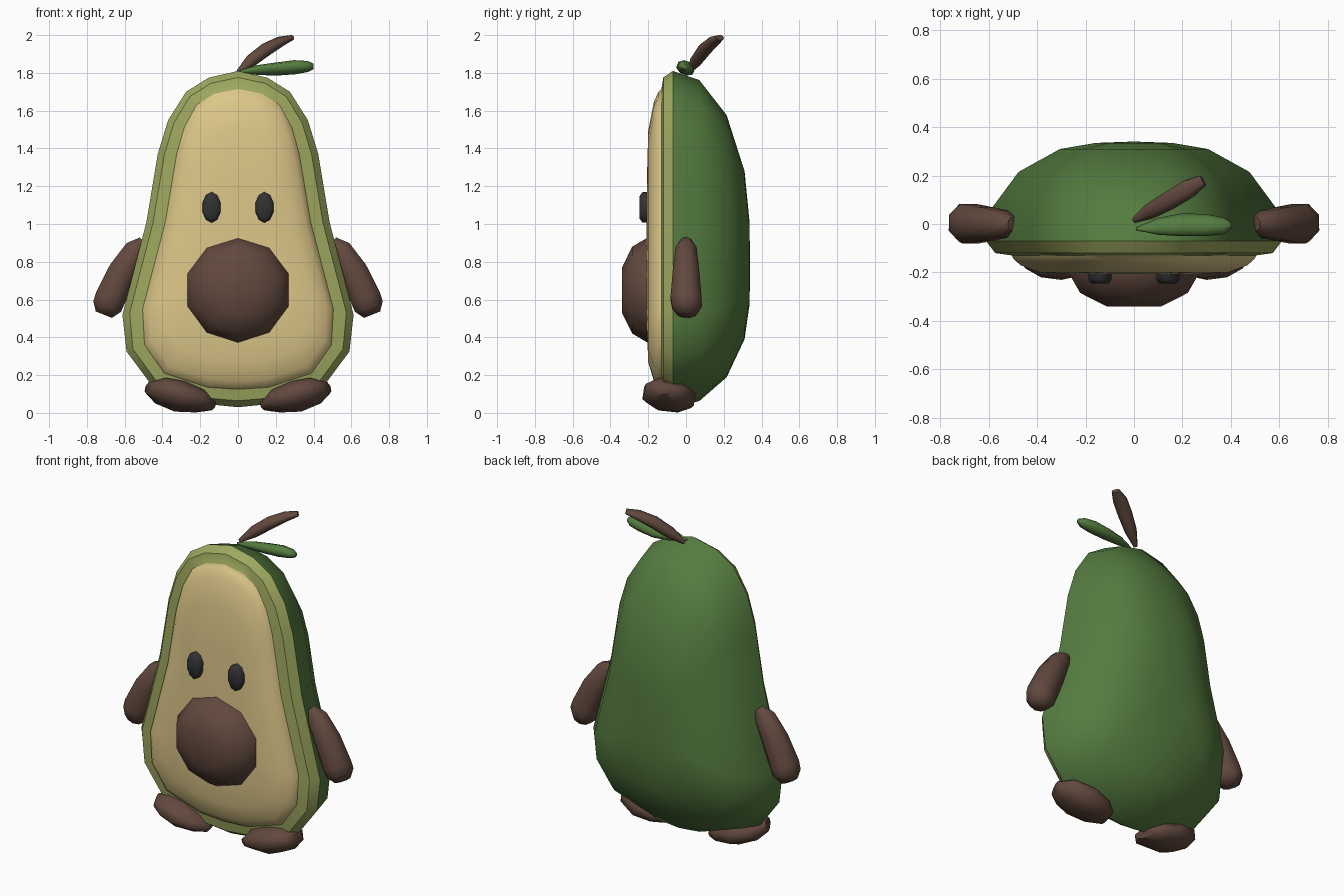
import bpy, bmesh, math
from mathutils import Vector

if "Cube" in bpy.data.objects:
    bpy.data.objects.remove(bpy.data.objects["Cube"])


def material(name, rgb):
    m = bpy.data.materials.new(name)
    m.diffuse_color = (*rgb, 1)
    m.use_nodes = True
    m.node_tree.nodes["Principled BSDF"].inputs["Base Color"].default_value = m.diffuse_color
    return m


SKIN = material("dark green skin", (0.09, 0.2, 0.051))
RIM = material("light green rim", (0.34, 0.39, 0.115))
FLESH = material("cream flesh", (0.72, 0.57, 0.25))
BROWN = material("brown", (0.122, 0.066, 0.048))
BLACK = material("eye black", (0.032, 0.032, 0.035))


def loft(name, rings, mats, bands=None, angle=40):
    """Skin closed rings in order, cap both ends; bands = material per band."""
    bm = bmesh.new()
    loops = [[bm.verts.new(p) for p in ring] for ring in rings]
    n = len(loops[0])
    for k, (a, b) in enumerate(zip(loops, loops[1:])):
        for i in range(n):
            j = (i + 1) % n
            f = bm.faces.new((a[i], a[j], b[j], b[i]))
            f.material_index = bands[k] if bands else 0
    for loop, idx in ((loops[0], 0), (loops[-1], len(mats) - 1)):
        bm.faces.new(loop).material_index = idx
    bmesh.ops.recalc_face_normals(bm, faces=bm.faces)
    mesh = bpy.data.meshes.new(name)
    bm.to_mesh(mesh)
    bm.free()
    for m in mats:
        mesh.materials.append(m)
    ob = bpy.data.objects.new(name, mesh)
    bpy.context.collection.objects.link(ob)
    bpy.ops.object.select_all(action='DESELECT')
    ob.select_set(True)
    bpy.context.view_layer.objects.active = ob
    bpy.ops.object.shade_smooth_by_angle(angle=math.radians(angle))
    return ob


def limb(name, stations, side, mat, mirror=1, n=8):
    """Tube through (x, y, z, half width along side, half thickness)."""
    pts = [Vector(s[:3]) for s in stations]
    rings = []
    for i, s in enumerate(stations):
        t = (pts[min(i + 1, len(pts) - 1)] - pts[max(i - 1, 0)]).normalized()
        a = Vector(side)
        a = (a - t * a.dot(t)).normalized()
        b = t.cross(a)
        ring = []
        for k in range(n):
            ang = 2 * math.pi * (k + 0.5) / n
            p = pts[i] + a * s[3] * math.cos(ang) + b * s[4] * math.sin(ang)
            ring.append((p.x * mirror, p.y, p.z))
        rings.append(ring)
    return loft(name, rings, [mat], angle=60)


def disc(name, x, z, rx, rz, profile, mat, n, angle):
    """Round pebble facing front; profile = (scale, y)."""
    rings = [[(x + rx * s * math.sin(2 * math.pi * k / n), y,
               z + rz * s * math.cos(2 * math.pi * k / n)) for k in range(n)]
             for s, y in profile]
    return loft(name, rings, [mat], angle=angle)


# Body: half outlines of the skin and of the cut flesh (x, z), top to bottom
outer = [(0, 1.81), (.155, 1.775), (.275, 1.70), (.37, 1.55), (.425, 1.37),
         (.485, 1.01), (.612, .52), (.59, .325), (.46, .15), (.15, .045), (0, .03)]
inner = [(0, 1.715), (.125, 1.69), (.22, 1.63), (.285, 1.51), (.325, 1.37),
         (.385, 1.01), (.505, .55), (.495, .36), (.39, .21), (.16, .135), (0, .125)]


def full(half):
    return half + [(-x, z) for x, z in half[-2:0:-1]]


def scaled(half, s, y, cz=0.75):
    return [(x * s, y, cz + (z - cz) * s) for x, z in full(half)]


edge = [(a + (c - a) * .36, b + (d - b) * .36) for (a, b), (c, d) in zip(outer, inner)]
rings = [scaled(outer, s, y) for s, y in
         ((.04, .34), (.26, .335), (.5, .31), (.78, .215), (.955, .07), (1, -.07))]
rings += [scaled(edge, 1, -.12), scaled(inner, 1, -.13)]
rings += [scaled(inner, s, y) for s, y in
          ((.985, -.145), (.93, -.17), (.77, -.2), (.5, -.207), (.04, -.21))]
loft("body", rings, [SKIN, RIM, FLESH], [0] * 5 + [1] * 2 + [2] * 5, 38)

# Seed
disc("seed", 0, .65, .285, .28,
     ((1, -.13), (1, -.2), (.82, -.285), (.42, -.34)), BROWN, 10, 60)

for sgn, label in ((1, "right"), (-1, "left")):
    # Eyes
    disc(label + "_eye", .14 * sgn, 1.088, .05, .081,
         ((1, -.19), (1, -.23), (.75, -.245)), BLACK, 10, 60)
    # Arms
    limb(label + "_arm", ((.5, 0, .91, .03, .03), (.54, 0, .865, .06, .065),
                          (.61, 0, .75, .075, .082), (.675, 0, .61, .088, .088),
                          (.692, .005, .565, .085, .085), (.71, .005, .52, .05, .05)),
         (0, 1, 0), BROWN, sgn)
    # Feet
    limb(label + "_foot", ((.135, -.07, .035, .07, .025), (.2, -.085, .062, .13, .062),
                           (.31, -.09, .088, .15, .084), (.41, -.105, .118, .125, .072),
                           (.47, -.13, .132, .06, .035)),
         (0, 1, -.15), BROWN, sgn)

# Stem
limb("stem", ((0, .015, 1.805, .012, .01), (.07, .055, 1.865, .035, .033),
              (.15, .1, 1.925, .042, .035), (.225, .145, 1.967, .042, .027),
              (.285, .18, 1.987, .025, .014)), (-.5, .85, 0), BROWN)

# Leaf
limb("leaf", ((.01, -.02, 1.808, .006, .006), (.1, -.01, 1.815, .037, .024),
              (.2, -.003, 1.82, .05, .032), (.3, -.005, 1.83, .047, .036),
              (.37, -.008, 1.834, .036, .028), (.4, -.008, 1.834, .014, .014)),
     (0, 1, -.4), SKIN)
